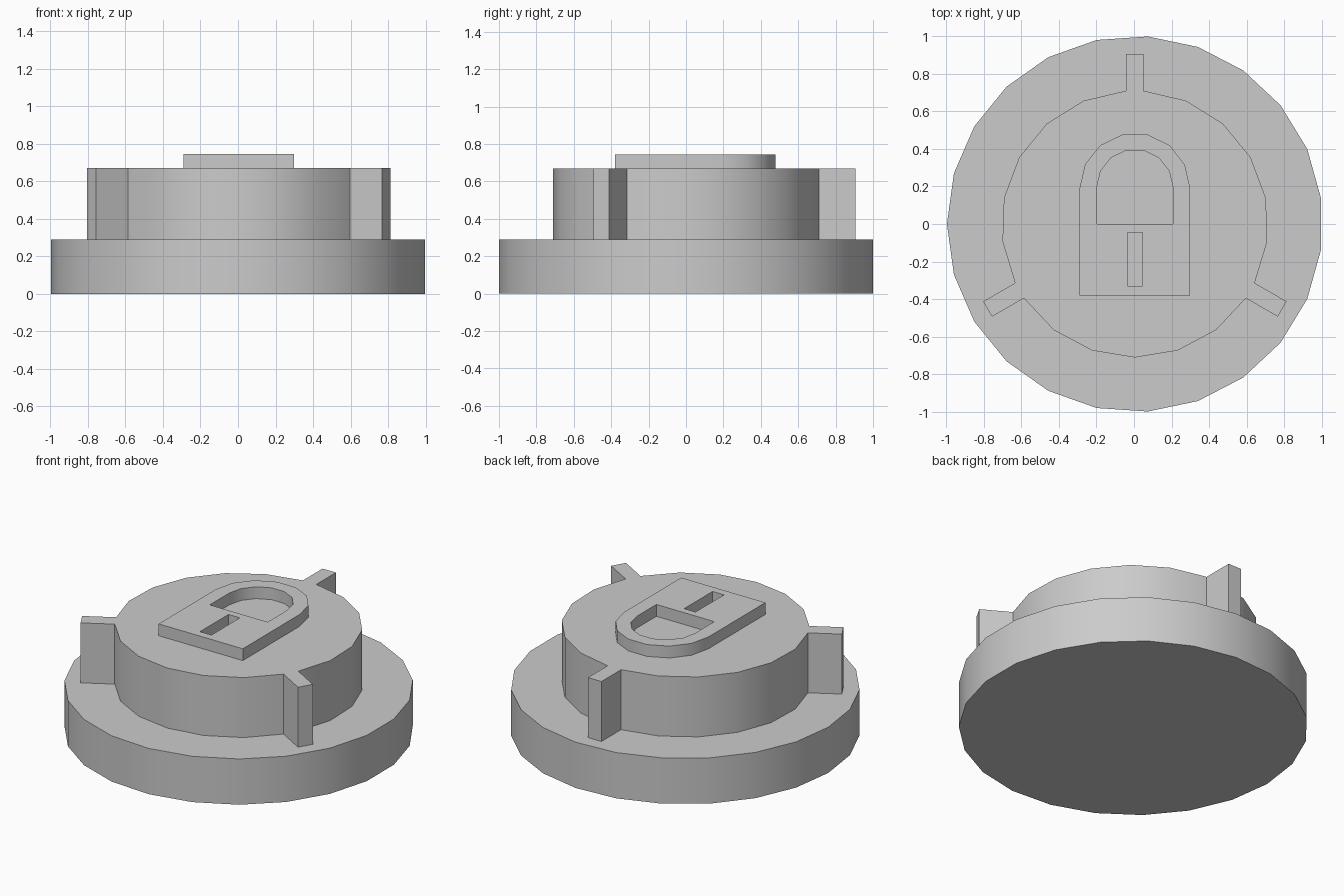
import bpy
import bmesh
from math import sin, cos, pi, radians
from mathutils import Vector

cube = bpy.data.objects.get("Cube")
if cube:
    bpy.data.objects.remove(cube, do_unlink=True)

GREY = (0.6, 0.6, 0.6, 1.0)
CENTRE_X = 0.0047

grey = bpy.data.materials.new("plain_grey")
grey.use_nodes = True
grey.diffuse_color = GREY
grey.node_tree.nodes["Principled BSDF"].inputs["Base Color"].default_value = GREY


def arc(radius, start, end, steps, y=0.0):
    """Points along an arc, angles in radians."""
    angles = [start + (end - start) * i / steps for i in range(steps + 1)]
    return [(radius * cos(a), y + radius * sin(a)) for a in angles]


def extrude_outline(name, loops, bottom, top):
    """Solid from an outer loop and any number of hole loops."""
    bm = bmesh.new()
    for loop in loops:
        verts = [bm.verts.new((x + CENTRE_X, y, bottom)) for x, y in loop]
        for a, b in zip(verts, verts[1:] + verts[:1]):
            bm.edges.new((a, b))
    if len(loops) == 1:
        bm.faces.new(verts)
    else:
        bmesh.ops.triangle_fill(bm, edges=bm.edges[:], use_beauty=True,
                                normal=Vector((0, 0, 1)))
    raised = bmesh.ops.extrude_face_region(bm, geom=bm.faces[:],
                                           use_keep_orig=True)["geom"]
    bmesh.ops.translate(bm, vec=(0, 0, top - bottom),
                        verts=[g for g in raised if isinstance(g, bmesh.types.BMVert)])
    bmesh.ops.recalc_face_normals(bm, faces=bm.faces[:])
    mesh = bpy.data.meshes.new(name)
    bm.to_mesh(mesh)
    bm.free()
    mesh.materials.append(grey)
    obj = bpy.data.objects.new(name, mesh)
    bpy.context.collection.objects.link(obj)
    bpy.ops.object.select_all(action="DESELECT")
    obj.select_set(True)
    bpy.context.view_layer.objects.active = obj
    bpy.ops.object.shade_smooth_by_angle(angle=radians(30))
    return obj


# Wide base disc
sides = 23
base = arc(1.0023, pi, 3 * pi, sides)[:-1]
extrude_outline("base_disc", [base], 0.0, 0.29)

# Raised drum with three radial grip fins
drum = []
half = 0.047
drum_radius, fin_radius = 0.712, 0.907
gap = half / drum_radius
for k in range(3):
    a = pi / 2 + k * 2 * pi / 3
    for side in (-half, half):
        drum.append((fin_radius * cos(a) - side * sin(a),
                     fin_radius * sin(a) + side * cos(a)))
    drum += arc(drum_radius, a + gap, a + 2 * pi / 3 - gap, 6)
extrude_outline("finned_drum", [drum], 0.29, 0.67)

# Padlock emblem with shackle opening and keyhole slot
outer = arc(0.295, 0, pi, 7, 0.19) + [(-0.295, -0.38), (0.295, -0.38)]
shackle = arc(0.203, 0, pi, 7, 0.195) + [(-0.203, 0.0), (0.203, 0.0)]
slot = [(-0.04, -0.33), (0.04, -0.33), (0.04, -0.045), (-0.04, -0.045)]
extrude_outline("padlock_emblem", [outer, shackle, slot], 0.67, 0.745)
